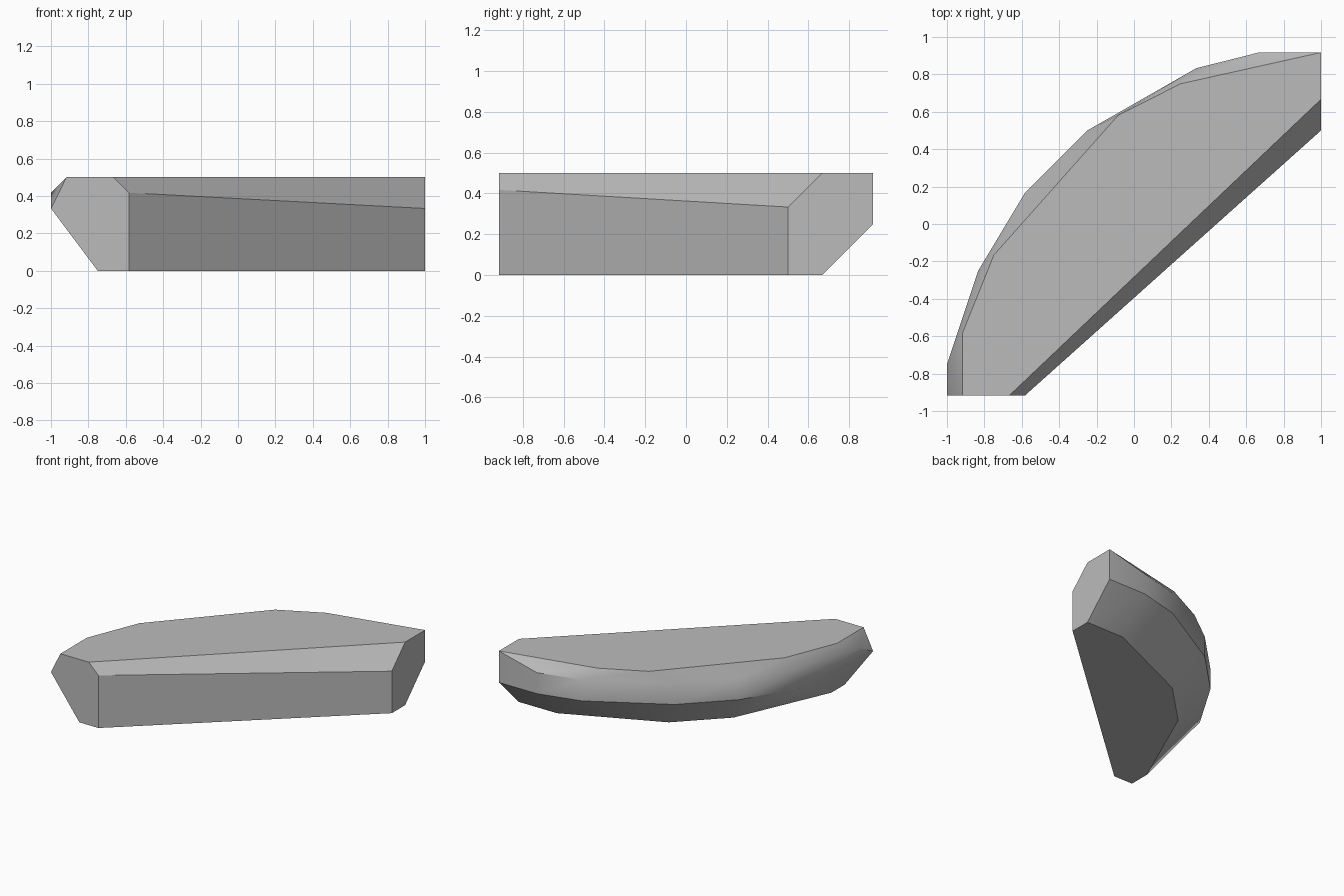
import bpy
import bmesh
import math

cube = bpy.data.objects.get("Cube")
if cube:
    bpy.data.objects.remove(cube, do_unlink=True)

grey = bpy.data.materials.new("stone grey")
grey.use_nodes = True
colour = (0.5, 0.5, 0.5, 1)
grey.diffuse_color = colour
grey.node_tree.nodes["Principled BSDF"].inputs["Base Color"].default_value = colour

# Flat top and base outlines
top = [(-0.667, -0.917), (-0.917, -0.917), (-0.917, -0.583), (-0.75, -0.167),
       (-0.083, 0.583), (0.25, 0.75), (1, 0.917), (1, 0.667)]
base = [(-0.583, -0.917), (-0.75, -0.917), (-0.75, -0.75), (-0.417, 0),
        (-0.083, 0.333), (0.667, 0.667), (1, 0.667), (1, 0.5)]
# Widest outline along the curved back
belly = [(-1, -0.75), (-0.833, -0.25), (-0.583, 0.167), (-0.25, 0.5),
         (0.333, 0.833), (0.667, 0.917)]
# Corners of the two flat ends and the front bevel
corners = [(-1, -0.917, 0.333), (1, 0.917, 0.25),
           (-0.583, -0.917, 0.417), (1, 0.5, 0.333)]


def ring(outline, z):
    return [(x, y, z) for x, y in outline]


points = ring(top, 0.5) + ring(base, 0) + corners
points += ring(belly, 0.417) + ring(belly[1:], 0.25)

# Faceted rock wrapped around the outlines
bm = bmesh.new()
for p in points:
    bm.verts.new(p)
hull = bmesh.ops.convex_hull(bm, input=bm.verts[:])
loose = {g for g in hull["geom_interior"] + hull["geom_unused"]
         if isinstance(g, bmesh.types.BMVert)}
bmesh.ops.delete(bm, geom=list(loose), context="VERTS")
bmesh.ops.dissolve_limit(bm, angle_limit=math.radians(1),
                         verts=bm.verts[:], edges=bm.edges[:])
bmesh.ops.recalc_face_normals(bm, faces=bm.faces[:])
mesh = bpy.data.meshes.new("rock_ledge")
bm.to_mesh(mesh)
bm.free()
mesh.materials.append(grey)

rock = bpy.data.objects.new("rock_ledge", mesh)
bpy.context.collection.objects.link(rock)
bpy.context.view_layer.objects.active = rock
rock.select_set(True)
bpy.ops.object.shade_smooth_by_angle(angle=math.radians(32))
